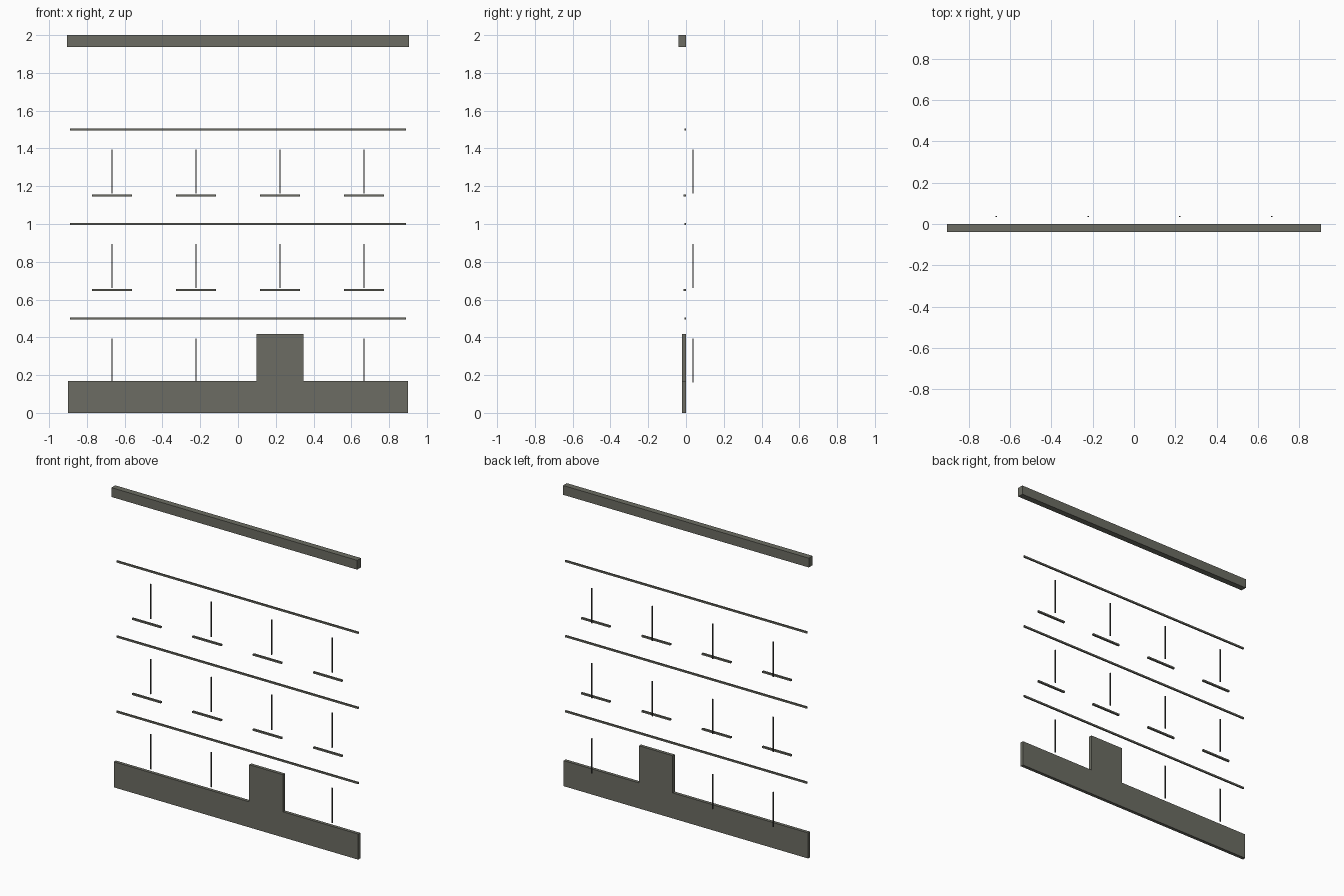
import bpy, bmesh

if "Cube" in bpy.data.objects:
    bpy.data.objects.remove(bpy.data.objects["Cube"])


def material(name, rgb):
    m = bpy.data.materials.new(name)
    m.diffuse_color = (*rgb, 1)
    m.use_nodes = True
    m.node_tree.nodes["Principled BSDF"].inputs["Base Color"].default_value = m.diffuse_color
    return m


stone = material("grey stone", (0.15, 0.152, 0.125))
dark = material("dark frame", (0.06, 0.06, 0.055))


def extrude_profile(name, pts, y0, y1, mat):
    """Extrude an x-z outline from y0 (front) to y1 (back)."""
    bm = bmesh.new()
    face = bm.faces.new([bm.verts.new((x, y0, z)) for x, z in pts])
    out = bmesh.ops.extrude_face_region(bm, geom=[face])
    for v in out["geom"]:
        if isinstance(v, bmesh.types.BMVert):
            v.co.y = y1
    bmesh.ops.recalc_face_normals(bm, faces=bm.faces)
    me = bpy.data.meshes.new(name)
    bm.to_mesh(me)
    bm.free()
    me.materials.append(mat)
    ob = bpy.data.objects.new(name, me)
    bpy.context.collection.objects.link(ob)
    return ob


def box(name, x0, x1, y0, y1, z0, z1, mat=stone):
    return extrude_profile(name, [(x0, z0), (x1, z0), (x1, z1), (x0, z1)], y0, y1, mat)


BACK = 0.001                               # wall plane
COLUMNS = [-0.667, -0.2225, 0.2225, 0.667]  # window centres
DOOR = 2                                   # column holding the door

# Plinth with raised door slab
d0, d1 = 0.097, 0.346
extrude_profile("plinth_and_door", [
    (-0.9, 0), (0.9, 0), (0.9, 0.17), (d1, 0.17), (d1, 0.417),
    (d0, 0.417), (d0, 0.17), (-0.9, 0.17)], -0.021, BACK, stone)

# Cornice along the top
box("cornice", -0.905, 0.905, -0.039, BACK, 1.938, 2.0)

# Floor bands
for i, z in enumerate((0.5, 1.0, 1.5)):
    box(f"floor_band_{i + 1}", -0.89, 0.89, -0.008, BACK, z - 0.006, z + 0.006)

# Window sills and recessed mullions
for floor in range(3):
    base = 0.5 * floor
    for c, x in enumerate(COLUMNS):
        if floor > 0:
            box(f"sill_{floor}_{c}", x - 0.106, x + 0.106, -0.012, BACK,
                base + 0.145, base + 0.156)
        if floor > 0 or c != DOOR:
            box(f"mullion_{floor}_{c}", x - 0.0035, x + 0.0035, 0.0335, 0.039,
                base + 0.161, base + 0.394, dark)
